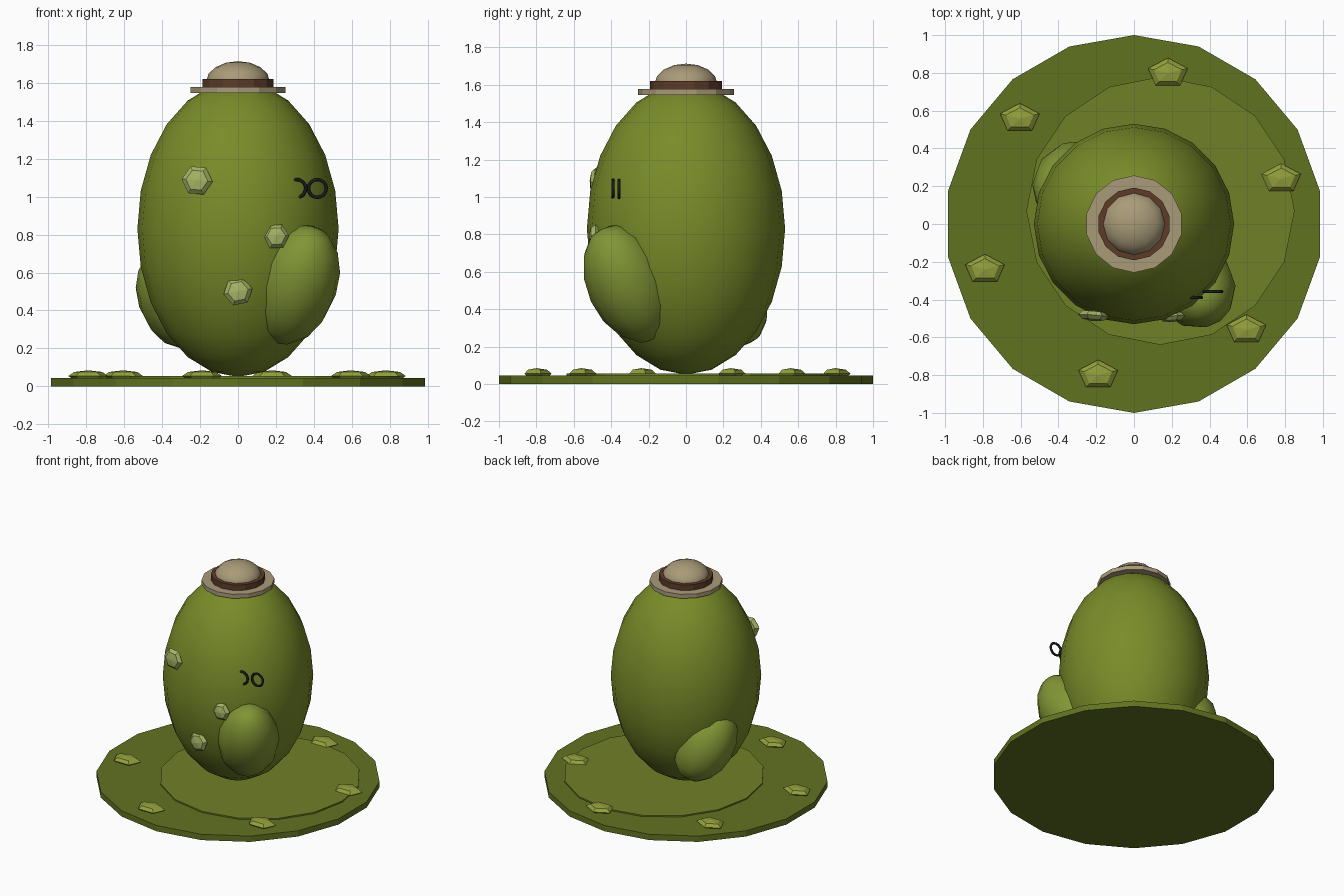
import bpy, math
from mathutils import Vector

if "Cube" in bpy.data.objects:
    bpy.data.objects.remove(bpy.data.objects["Cube"])


def material(name, rgb):
    m = bpy.data.materials.new(name)
    m.diffuse_color = (*rgb, 1)
    m.use_nodes = True
    m.node_tree.nodes["Principled BSDF"].inputs["Base Color"].default_value = m.diffuse_color
    return m


MOSS = material("moss", (0.12, 0.17, 0.015))
LIGHT_MOSS = material("light_moss", (0.16, 0.215, 0.02))
SKIN = material("skin", (0.19, 0.26, 0.022))
BULGE = material("bulge", (0.22, 0.30, 0.035))
LEAF = material("leaf", (0.29, 0.35, 0.045))
PALE = material("pale", (0.38, 0.46, 0.13))
STRAW = material("straw", (0.40, 0.33, 0.19))
BROWN = material("brown", (0.11, 0.045, 0.022))
BLACK = material("black", (0.01, 0.01, 0.012))


def finish(name, mat, smooth):
    o = bpy.context.object
    o.name = name
    o.data.materials.append(mat)
    if smooth:
        bpy.ops.object.shade_smooth()
    return o


def disc(name, x, y, z0, z1, r, sides, mat):
    bpy.ops.mesh.primitive_cylinder_add(vertices=sides, radius=r, depth=z1 - z0,
                                        location=(x, y, (z0 + z1) / 2))
    return finish(name, mat, False)


def ball(name, loc, scale, segs, rings, mat, smooth=True, axis=None, spin=0):
    bpy.ops.mesh.primitive_uv_sphere_add(segments=segs, ring_count=rings, radius=1, location=loc)
    o = finish(name, mat, smooth)
    o.scale = scale
    if axis:
        q = Vector(axis).to_track_quat('Z', 'Y')
        o.rotation_euler = q.to_euler()
        if spin:
            o.rotation_euler.rotate_axis('Z', spin)
    return o


# Ground discs
disc("ground", 0, 0, 0, 0.045, 1.0, 18, MOSS)
disc("ground_patch", 0.14, 0.07, 0.03, 0.055, 0.71, 16, LIGHT_MOSS)

# Ring of flat leaves
for i in range(6):
    a = math.radians(17 + 60 * i)
    ball(f"leaf_{i + 1}", (0.82 * math.cos(a) - 0.005, 0.82 * math.sin(a), 0.055),
         (0.11, 0.08, 0.03), 5, 4, LEAF, False)

# Body and the two side bulges
ball("body", (0, 0, 0.83), (0.53, 0.53, 0.78), 20, 12, SKIN)
ball("right_bulge", (0.305, -0.31, 0.535), (0.22, 0.22, 0.34), 12, 8, BULGE,
     axis=(0.3, -0.40, 0.87))
ball("left_bulge", (-0.325, 0.22, 0.47), (0.205, 0.205, 0.29), 12, 8, BULGE,
     axis=(-0.3, -0.40, 0.87))

# Pale buds on the front
for i, (x, y, z, r) in enumerate([(-0.215, -0.485, 1.085, 0.082),
                                  (0.20, -0.49, 0.79, 0.07),
                                  (0.0, -0.485, 0.50, 0.077)]):
    ball(f"bud_{i + 1}", (x, y, z), (r, r, 0.03), 6, 4, PALE, False,
         axis=(x * 0.4, -1, 0.05), spin=math.radians(25 + 8 * i))

# Pair of dark rings
for i, (x, y) in enumerate([(0.418, -0.358), (0.31, -0.39)]):
    bpy.ops.mesh.primitive_torus_add(major_segments=16, minor_segments=6, major_radius=0.047,
                                     minor_radius=0.009, location=(x, y, 1.043),
                                     rotation=(math.pi / 2, 0, 0))
    finish(f"ring_{i + 1}", BLACK, True)

# Hat: brim, band, crown
disc("hat_brim", 0, 0, 1.545, 1.577, 0.257, 14, STRAW)
disc("hat_band", 0, 0, 1.575, 1.62, 0.192, 14, BROWN)
ball("hat_crown", (0, 0, 1.605), (0.168, 0.168, 0.108), 12, 8, STRAW)
